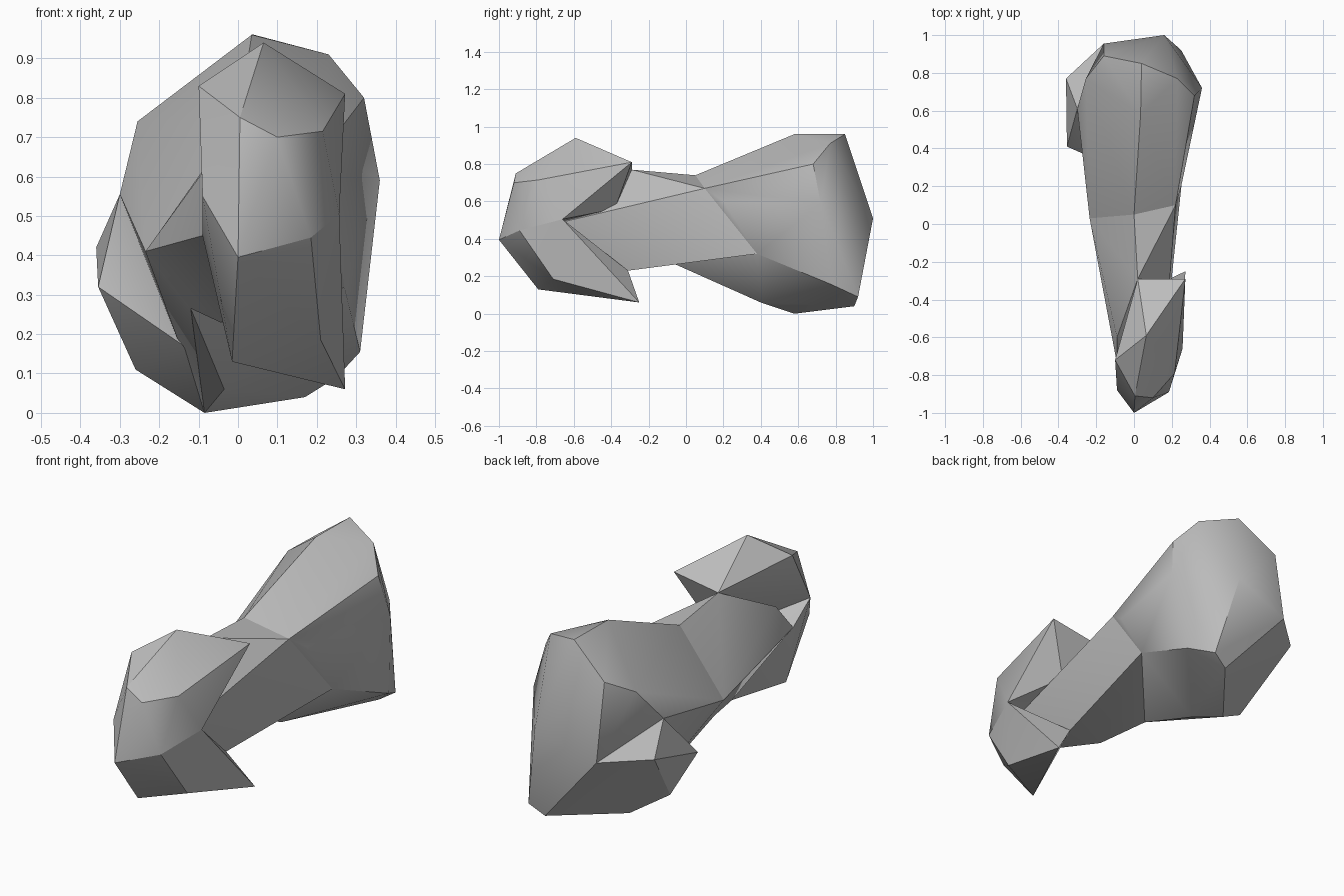
import bpy
import bmesh
import math

default_cube = bpy.data.objects.get("Cube")
if default_cube:
    bpy.data.objects.remove(default_cube, do_unlink=True)

# One stone grey for the whole model
grey = bpy.data.materials.new("stone_grey")
grey.use_nodes = True
colour = (.5, .5, .5, 1)
grey.diffuse_color = colour
grey.node_tree.nodes["Principled BSDF"].inputs["Base Color"].default_value = colour


def faceted_part(name, corners, smooth_angle=math.radians(32)):
    """Wrap a tight faceted skin around the corner points of a part."""
    mesh = bpy.data.meshes.new(name)
    bm = bmesh.new()
    for corner in corners:
        bm.verts.new(corner)
    bmesh.ops.convex_hull(bm, input=bm.verts[:])
    inner = [vert for vert in bm.verts if not vert.link_faces]
    bmesh.ops.delete(bm, geom=inner, context="VERTS")
    bmesh.ops.recalc_face_normals(bm, faces=bm.faces[:])
    # Soft shading over shallow edges, crisp creases elsewhere
    for face in bm.faces:
        face.smooth = True
    for edge in bm.edges:
        edge.smooth = edge.calc_face_angle(0) < smooth_angle
    bm.to_mesh(mesh)
    bm.free()
    mesh.materials.append(grey)
    part = bpy.data.objects.new(name, mesh)
    bpy.context.scene.collection.objects.link(part)
    return part


# Narrow waist shared by the shaft and the rear end
waist = [(0, .05, .74), (.22, .1, .67), (.27, .38, .32),
         (-.12, -.06, .265), (-.235, .03, .41)]

# Large rear end, as groups of corners: crown, sides, back and underside
crown = [(.035, .58, .96), (.04, .85, .96), (.23, .77, .91),
         (-.16, .89, .81), (-.255, .77, .74)]
sides = [(.32, .68, .8), (.36, .72, .59), (.31, .78, .155),
         (.25, .2, .6), (-.3, .61, .555)]
back = [(.16, 1, .51), (-.16, .955, .42), (.25, .92, .09)]
underside = [(.17, .9, .04), (-.085, .58, 0), (-.035, .4, .06)]
faceted_part("rear_end", waist + crown + sides + back + underside)

# Spur sticking out of the rear end on the right
faceted_part("side_spur", [
    (-.3, .61, .555), (-.36, .77, .42), (-.355, .41, .32),
    (-.13, .31, .165), (-.26, .5, .11), (-.16, .955, .42),
    (-.085, .58, 0), (.17, .9, .04), (0, .6, .3)])

# Shaft running from the waist into the front head
shaft_front = [(.02, -.29, .77), (.16, -.38, .55), (.15, -.31, .23),
               (-.045, -.31, .23), (-.16, -.28, .49), (-.15, -.18, .36)]
shaft_tip = [(.16, -.66, .49), (-.09, -.6, .61), (-.09, -.74, .45),
             (.1, -.7, .3)]
faceted_part("shaft", waist + shaft_front + shaft_tip)

# Front head: two swept-back halves that meet at a side notch
nose = [(0, -1, .395), (.185, -.89, .445), (.257, -.66, .505),
        (-.09, -.88, .55)]
faceted_part("head_upper", nose + [
    (.065, -.59, .94), (.272, -.29, .81), (-.1, -.72, .83),
    (.005, -.91, .75), (.1, -.92, .7), (.215, -.79, .715),
    (.02, -.29, .77), (.14, -.38, .56)])
faceted_part("head_lower", nose + [
    (.21, -.71, .185), (-.015, -.79, .13), (.272, -.25, .06),
    (-.09, -.74, .45), (.15, -.31, .23)])
